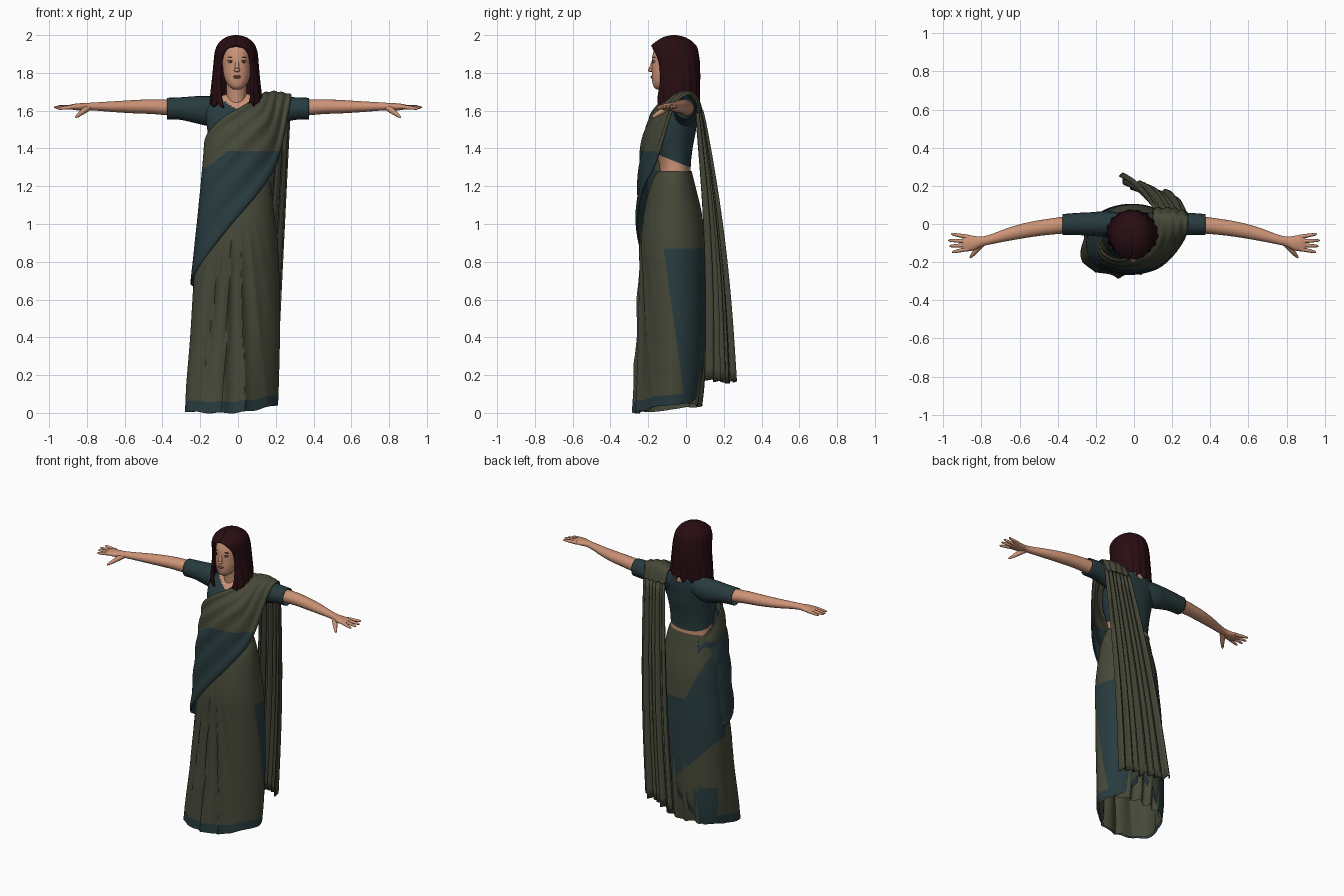
import bpy, bmesh, math
from math import sin, cos, pi
from mathutils import Vector

if "Cube" in bpy.data.objects:
    bpy.data.objects.remove(bpy.data.objects["Cube"])


def material(name, colour):
    m = bpy.data.materials.new(name)
    m.use_nodes = True
    m.diffuse_color = (*colour, 1)
    m.node_tree.nodes["Principled BSDF"].inputs["Base Color"].default_value = (*colour, 1)
    return m


GREEN = material("olive cloth", (.062, .066, .04))
TEAL = material("teal cloth", (.021, .044, .049))
SKIN = material("skin", (.6, .29, .18))
HAIR = material("dark hair", (.021, .004, .006))
LIPS = material("lips", (.4, .14, .1))
WHITE = material("eye white", (.6, .5, .45))


def spline(keys, steps):
    """Smooth samples through a list of number tuples."""
    out = []
    for i in range(len(keys) - 1):
        a, b, c, d = (keys[max(0, min(len(keys) - 1, i + k))] for k in (-1, 0, 1, 2))
        for s in range(steps):
            t = s / steps
            out.append(tuple(q + t * ((r - p) / 2 + t * (p - 2.5 * q + 2 * r - w / 2
                       + t * (1.5 * (q - r) + (w - p) / 2))) for p, q, r, w in zip(a, b, c, d)))
    return out + [tuple(keys[-1])]


def mix(a, b, t):
    return a + (b - a) * t


def surface(name, rows, mats, closed=True, caps=False, rule=None, cuts=(), thick=0):
    """Skin rows of points, cut along colour edges, colour faces by rule."""
    bm = bmesh.new()
    grid = [[bm.verts.new(p) for p in row] for row in rows]
    n = len(rows[0])
    for r, s in zip(grid, grid[1:]):
        for j in range(n if closed else n - 1):
            k = (j + 1) % n
            bm.faces.new((r[j], r[k], s[k], s[j]))
    if caps:
        bm.faces.new(grid[0])
        bm.faces.new(grid[-1])
    bmesh.ops.recalc_face_normals(bm, faces=bm.faces)
    for point, normal in cuts:
        bmesh.ops.bisect_plane(bm, geom=bm.verts[:] + bm.edges[:] + bm.faces[:],
                               plane_co=point, plane_no=normal)
    if rule:
        for f in bm.faces:
            f.material_index = int(rule(f.calc_center_median()))
    return finish(name, bm, mats, thick)


def finish(name, bm, mats, thick=0):
    me = bpy.data.meshes.new(name)
    bm.to_mesh(me)
    bm.free()
    ob = bpy.data.objects.new(name, me)
    bpy.context.collection.objects.link(ob)
    for m in mats:
        me.materials.append(m)
    if thick:
        mod = ob.modifiers.new("thickness", "SOLIDIFY")
        mod.thickness, mod.offset = thick, 0
    bpy.ops.object.select_all(action="DESELECT")
    ob.select_set(True)
    bpy.context.view_layer.objects.active = ob
    bpy.ops.object.shade_smooth_by_angle(angle=math.radians(50))


def oval(z, x0, x1, y0, y1, n=32, e=1):
    """Horizontal ring, starting at the front; e below 1 squares it off."""
    ring = []
    for i in range(n):
        a = 2 * pi * i / n
        s, c = (math.copysign(abs(v) ** e, v) for v in (sin(a), cos(a)))
        ring.append((mix(x0, x1, (s + 1) / 2), mix(y0, y1, (1 - c) / 2), z))
    return ring


def ball(name, centre, size, mat):
    bm = bmesh.new()
    bmesh.ops.create_uvsphere(bm, u_segments=16, v_segments=10, radius=1)
    for v in bm.verts:
        v.co = Vector(centre) + v.co * Vector(size)
    finish(name, bm, [mat])


def tube(name, a, b, r0, r1, mat, n=10):
    """Tapered round limb with a rounded tip."""
    a, b = Vector(a), Vector(b)
    turn = (b - a).to_track_quat("Z", "Y")
    rows = []
    for t, r in ((0, r0), (.5, mix(r0, r1, .4)), (.9, r1), (1, r1 * .4)):
        rows.append([a.lerp(b, t) + turn @ Vector((r * cos(i * 2 * pi / n), r * sin(i * 2 * pi / n), 0))
                     for i in range(n)])
    surface(name, rows, [mat], caps=True)


# Torso: blouse with bare waist and neckline
torso = [(1.18, -.15, .15, -.15, .03), (1.3, -.14, .14, -.14, .025), (1.4, -.15, .15, -.17, .035),
         (1.48, -.16, .165, -.19, .05), (1.56, -.17, .175, -.165, .06), (1.62, -.165, .17, -.12, .065),
         (1.67, -.11, .11, -.08, .06), (1.69, -.05, .05, -.07, .04)]
surface("blouse", [oval(*k, n=64, e=.9) for k in spline(torso, 6)], [TEAL, SKIN], caps=True,
        cuts=[((0, .02, 1.3), (0, .4, 1))],
        rule=lambda p: p.z < 1.3 - (p.y - .02) * .4 or p.z > (1.605 if p.y < 0 else 1.635) + abs(p.x) * .6)

# Arms with sleeves and hands, one per side
sleeve = [(.06, 0, 1.62, .055, .055), (.15, 0, 1.6, .065, .076), (.22, 0, 1.605, .06, .07),
          (.3, 0, 1.611, .056, .058), (.375, -.003, 1.611, .053, .055)]
arm = [(.34, -.003, 1.615, .045, .043), (.45, -.015, 1.621, .042, .039), (.55, -.03, 1.621, .04, .035),
       (.65, -.052, 1.621, .035, .029), (.75, -.08, 1.622, .026, .022), (.8, -.092, 1.622, .026, .019),
       (.84, -.1, 1.62, .038, .019), (.88, -.1, 1.62, .043, .014), (.9, -.1, 1.62, .034, .008)]
fingers = [(-.068, -.052), (-.09, -.086), (-.11, -.116), (-.13, -.148)]
for side, label in ((1, "left"), (-1, "right")):
    for part, keys, mat in (("sleeve", sleeve, TEAL), ("arm", arm, SKIN)):
        rows = [[(side * x, y + ry * cos(i * pi / 10), z + rz * sin(i * pi / 10)) for i in range(20)]
                for x, y, z, ry, rz in spline(keys, 4)]
        surface(f"{label}_{part}", rows, [mat], caps=part == "arm", thick=.004 if mat == TEAL else 0)
    for i, (y0, y1) in enumerate(fingers):
        reach = .978 - .014 * abs(i - 1.3)
        tube(f"{label}_finger_{i + 1}", (side * .87, y0, 1.62), (side * reach, y1, 1.622 - .004 * i),
             .012, .007, SKIN)
    tube(f"{label}_thumb", (side * .795, -.1, 1.615), (side * .86, -.178, 1.565), .018, .008, SKIN)

# Neck and head
surface("neck", [oval(z, -.06, .045, -.1 - k, .02 - k) for z, k in ((1.6, 0), (1.7, .005), (1.8, .02))], [SKIN])
head = [(1.712, .018, -.155, -.1), (1.725, .038, -.17, -.08), (1.75, .057, -.178, -.05),
        (1.79, .071, -.181, -.01), (1.84, .077, -.181, .03), (1.89, .077, -.178, .04),
        (1.94, .068, -.16, .03), (1.975, .04, -.12, .0)]
surface("head", [oval(z, -.005 - w, -.005 + w, f, b, e=.9) for z, w, f, b in spline(head, 4)], [SKIN], caps=True)
ball("nose_tip", (-.005, -.186, 1.815), (.016, .016, .011), SKIN)
tube("nose_bridge", (-.005, -.17, 1.865), (-.005, -.188, 1.818), .01, .011, SKIN)
ball("upper_lip", (-.005, -.18, 1.782), (.022, .008, .004), LIPS)
ball("lower_lip", (-.005, -.179, 1.775), (.018, .009, .005), LIPS)
for side, label in ((1, "left"), (-1, "right")):
    x = -.005 + side * .034
    ball(f"{label}_eye", (x, -.17, 1.858), (.015, .008, .005), WHITE)
    ball(f"{label}_iris", (x, -.176, 1.858), (.005, .003, .005), HAIR)
    ball(f"{label}_lash", (x, -.171, 1.864), (.016, .008, .0015), HAIR)
    ball(f"{label}_brow", (x, -.167, 1.882), (.018, .009, .0015), HAIR)

# Hair: shell with a face opening; last value is the opening half angle
hair = [(1.996, .001, -.065, -.064, 0), (1.985, .048, -.115, -.012, 0), (1.965, .078, -.15, .025, 0),
        (1.945, .094, -.176, .045, .0), (1.932, .1, -.183, .053, .4), (1.9, .108, -.182, .06, .66),
        (1.85, .113, -.172, .067, .75), (1.77, .12, -.165, .068, .74), (1.7, .126, -.165, .066, .68),
        (1.625, .13, -.165, .066, .56)]
rows = []
for z, w, f, b, gap in spline(hair, 4):
    row = []
    for i in range(97):
        a = mix(gap, 2 * pi - gap, i / 96)
        low = max(0, (1.8 - z) / .175)
        k = 1 + (.012 + .03 * low) * sin(a * 17 + z * 9) * min(1, (2 - z) * 12)
        lift = low * (.017 * (1 - cos(a)) + .014 * sin(a * 13))
        row.append((-.01 + w * k * sin(a), (f + b) / 2 - (b - f) / 2 * k * cos(a), z + lift))
    rows.append(row)
surface("hair", rows, [HAIR], closed=False, thick=.012)

# Wrapped skirt with front pleats and a hem parted at the back
skirt = [(1.28, -.15, .15, -.15, .03), (1.2, -.17, .175, -.19, .05), (1.05, -.197, .193, -.225, .085),
         (.9, -.213, .21, -.242, .1), (.7, -.235, .22, -.24, .105), (.4, -.25, .222, -.247, .105),
         (.15, -.262, .217, -.262, .1), (0, -.26, .213, -.272, .085)]


def skirt_rows(shrink=1.0, raised=True):
    rows = []
    for z, *box in spline(skirt, 6):
        row = []
        drop = max(0, 1.05 - z)
        for x, y, _ in oval(z, *box, n=160, e=.95):
            if y < -.08:
                x -= .05 * drop * min(1, (-.08 - y) / .12)
                pleat = abs(sin((x + .03 + .05 * drop) * 40 / (.5 + drop))) ** .6 - .75
                y += .035 * min(1, drop * 2) * pleat * math.exp(-((x + .04) / .14) ** 2)
            elif not raised:
                y += .015 * sin(x * 75)
            edge = .1 * (y + .27) + .12 * max(0, x) + .004 * sin(x * 50)
            if raised and y > 0:
                edge += .2 * max(0, 1 - abs(x) / .17) * y * 10
            row.append((x * shrink, (y + .07) * shrink - .07, z + edge * max(0, 1 - z / .5)))
        rows.append(row)
    return rows


def skirt_teal(p):
    if p.y < -.12 + (.88 - p.z) * .14:
        return False
    side_patch = p.x < -.12 and p.y > 0 and p.z < .27
    return side_patch or min(.33 - 1.1 * p.x, .39 - 2.2 * p.x) < p.z < max(.87, .87 - (p.x + .06) * 2.4)


rows = skirt_rows()
surface("skirt", rows[:-3], [GREEN, TEAL], rule=skirt_teal,
        cuts=[((0, 0, .87), (0, 0, 1)), ((0, 0, .33), (1.1, 0, 1)), ((0, 0, .39), (2.2, 0, 1)),
              ((-.06, 0, .87), (2.4, 0, 1)), ((0, -.12, .88), (0, 1, .14))])
surface("skirt_hem", rows[-4:], [TEAL])
surface("underskirt", skirt_rows(.93, False)[-14:], [GREEN])

# Drape from the right hip across the chest and over the left shoulder: upper, middle, lower edge
drape = [(-.1, .02, 1.24, -.14, .03, 1.0, -.17, .03, .66), (-.165, -.06, 1.34, -.203, -.075, 1.05, -.246, -.085, .68),
         (-.168, -.14, 1.46, -.18, -.19, 1.2, -.21, -.205, .77), (-.08, -.185, 1.56, -.07, -.235, 1.32, -.06, -.26, .97),
         (.03, -.15, 1.625, .05, -.225, 1.45, .11, -.235, 1.17), (.08, -.1, 1.66, .15, -.17, 1.55, .21, -.155, 1.34),
         (.105, -.03, 1.68, .19, -.06, 1.677, .272, -.06, 1.63), (.1, .045, 1.675, .19, .04, 1.692, .282, .03, 1.68),
         (.1, .08, 1.6, .2, .08, 1.6, .28, .06, 1.59)]
rows = []
for k in spline(drape, 8):
    edge = [Vector(k[i:i + 3]) for i in (0, 3, 6)]
    row = spline([tuple(e) for e in edge], 16)
    rows.append([(x, y - .005 * sin(j * .9), z + .003 * sin(j * .9)) for j, (x, y, z) in enumerate(row)])
surface("shoulder_drape", rows, [GREEN, TEAL], closed=False, thick=.008,
        cuts=[((0, 0, 1.385), (0, 0, 1)), ((-.05, 0, 1.385), (-.75, 0, 1))],
        rule=lambda p: p.z < 1.385 + min(0, (p.x + .05) * .75) - max(0, p.y + .15) * .6 * (p.x < 0))

# Pleated end of the drape falling down the back
rows = []
for i in range(25):
    t = i / 24
    row = []
    for j in range(85):
        u = j / 84
        fold = (.006 + .014 * t ** .5) * (sin(u * 42) + .5 * sin(u * 17 + 1))
        x = mix(mix(.1, .28, u), mix(-.08, .215, u), t) + fold * .4
        y = mix(mix(.08, .06, u), mix(.24, .125, u), t) + fold + .025 * sin(pi * t)
        row.append((x, y, mix(1.6, .16 + .02 * u + .008 * sin(u * 30), t)))
    rows.append(row)
surface("back_fall", rows, [GREEN], closed=False, thick=.008)
